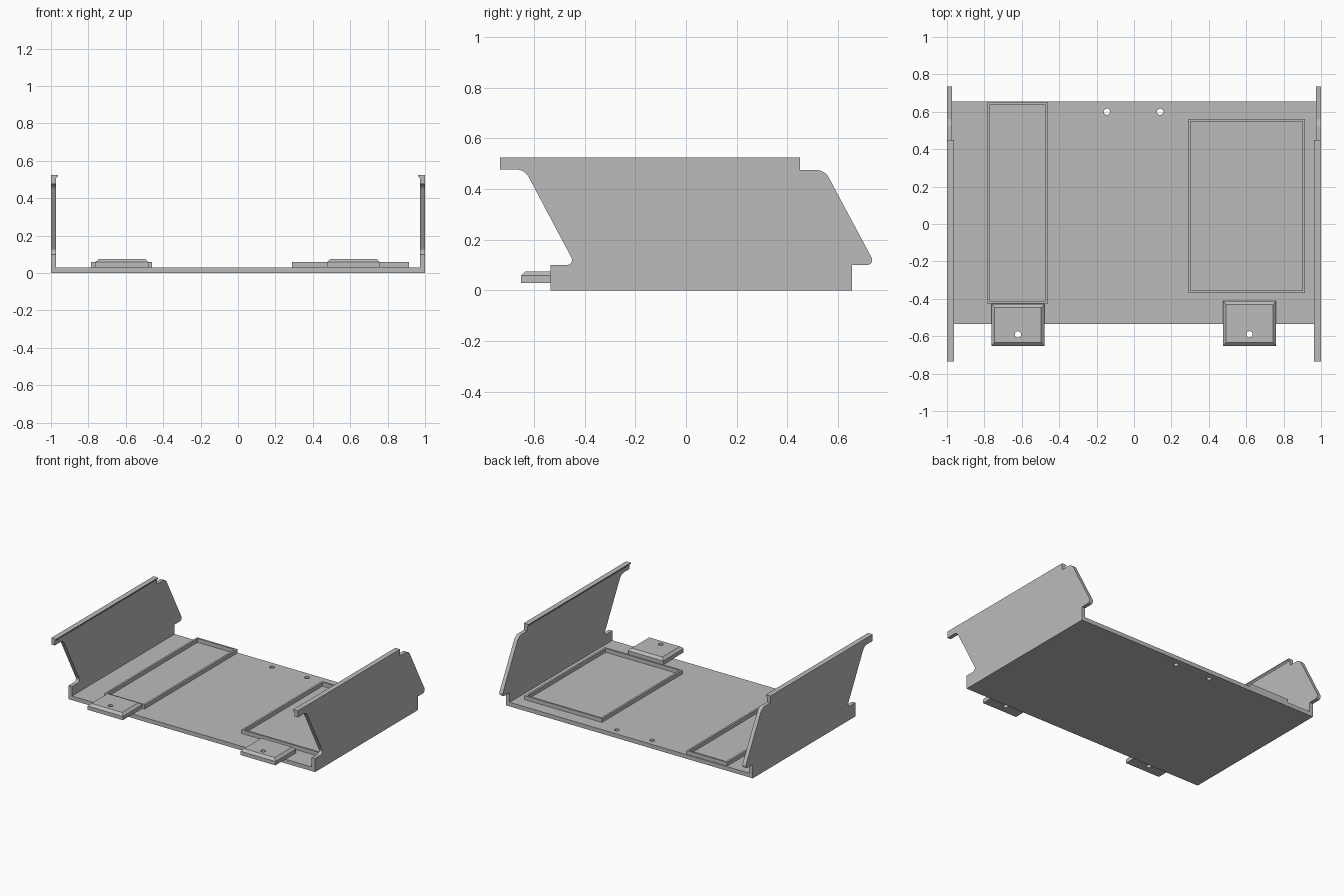
import bpy, bmesh, math
from mathutils import Matrix, Vector

cube = bpy.data.objects.get("Cube")
if cube:
    bpy.data.objects.remove(cube, do_unlink=True)

grey = bpy.data.materials.new("matte_grey")
grey.use_nodes = True
grey.diffuse_color = (0.5, 0.5, 0.5, 1)
grey.node_tree.nodes["Principled BSDF"].inputs["Base Color"].default_value = (0.5, 0.5, 0.5, 1)


def finish(name, bm):
    bmesh.ops.recalc_face_normals(bm, faces=bm.faces)
    mesh = bpy.data.meshes.new(name)
    bm.to_mesh(mesh)
    bm.free()
    mesh.materials.append(grey)
    obj = bpy.data.objects.new(name, mesh)
    bpy.context.collection.objects.link(obj)
    return obj


def prism(name, points, offset):
    """Extrude a closed outline along an offset vector."""
    bm = bmesh.new()
    face = bm.faces.new([bm.verts.new(p) for p in points])
    new = bmesh.ops.extrude_face_region(bm, geom=[face])["geom"]
    bmesh.ops.translate(bm, vec=Vector(offset),
                        verts=[v for v in new if isinstance(v, bmesh.types.BMVert)])
    return finish(name, bm)


def rectangle(x0, x1, y0, y1, z):
    return [(x0, y0, z), (x1, y0, z), (x1, y1, z), (x0, y1, z)]


def drill(obj, spots, radius=0.017):
    """Cut round vertical screw holes."""
    bm = bmesh.new()
    for x, y in spots:
        bmesh.ops.create_cone(bm, cap_ends=True, segments=24, radius1=radius, radius2=radius,
                              depth=0.4, matrix=Matrix.Translation((x, y, 0)))
    cutter = finish(obj.name + "_cutter", bm)
    cutter.hide_render = True
    cutter.hide_viewport = True
    cut = obj.modifiers.new("screw_holes", "BOOLEAN")
    cut.object = cutter
    cut.solver = "EXACT"
    # Bake the cut so that the cutter can go
    mesh = bpy.data.meshes.new_from_object(
        obj.evaluated_get(bpy.context.evaluated_depsgraph_get()))
    obj.modifiers.clear()
    obj.data = mesh
    bpy.data.objects.remove(cutter, do_unlink=True)


def arc(cy, cz, r, start, end, steps=6):
    angles = [math.radians(start + (end - start) * i / steps) for i in range(steps + 1)]
    return [(cy + r * math.cos(a), cz + r * math.sin(a)) for a in angles]


# Floor plate
floor = prism("floor_plate", rectangle(-0.98, 0.98, -0.535, 0.655, 0), (0, 0, 0.03))
drill(floor, [(-0.145, 0.6), (0.14, 0.6)])

# Side walls with slanted ends, rounded corners and a thin lip along the top
outline = ([(-0.535, 0), (0.655, 0), (0.655, 0.1)]
           + arc(0.715, 0.12, 0.02, -90, 28)
           + arc(0.515, 0.42, 0.055, 28, 90)
           + [(0.45, 0.475), (0.45, 0.525), (-0.735, 0.525), (-0.735, 0.477)]
           + arc(-0.67, 0.422, 0.055, 90, 28)
           + arc(-0.47, 0.12, 0.02, 28, -90)
           + [(-0.535, 0.1)])
for side, label in ((1, "left"), (-1, "right")):
    prism(label + "_wall", [(side, y, z) for y, z in outline], (-0.028 * side, 0, 0))
    lip = [(0.975, 0.5), (0.972, 0.508), (0.962, 0.518), (0.962, 0.525), (0.975, 0.525)]
    prism(label + "_wall_lip", [(x * side, -0.735, z) for x, z in lip], (0, 1.185, 0))

# Raised rims around the two component bays
for name, x0, x1, y0, y1 in (("right_bay_rim", -0.787, -0.46, -0.425, 0.65),
                             ("left_bay_rim", 0.288, 0.915, -0.37, 0.562)):
    bm = bmesh.new()
    t = 0.014
    levels = [rectangle(x0, x1, y0, y1, 0.02), rectangle(x0, x1, y0, y1, 0.058),
              rectangle(x0 + t, x1 - t, y0 + t, y1 - t, 0.058),
              rectangle(x0 + t, x1 - t, y0 + t, y1 - t, 0.02)]
    rings = [[bm.verts.new(p) for p in level] for level in levels]
    for k in range(4):
        a, b = rings[k], rings[(k + 1) % 4]
        for i in range(4):
            j = (i + 1) % 4
            bm.faces.new((a[i], a[j], b[j], b[i]))
    finish(name, bm)

# Mounting tabs with bevelled tops, overhanging the front edge
for name, x0, x1, y0, y1 in (("right_mounting_tab", -0.763, -0.478, -0.652, -0.428),
                             ("left_mounting_tab", 0.475, 0.76, -0.652, -0.413)):
    bm = bmesh.new()
    t = 0.018
    levels = [rectangle(x0, x1, y0, y1, 0.03), rectangle(x0, x1, y0, y1, 0.058),
              rectangle(x0 + t, x1 - t, y0 + t, y1 - t, 0.075)]
    rings = [[bm.verts.new(p) for p in level] for level in levels]
    for a, b in zip(rings, rings[1:]):
        for i in range(4):
            j = (i + 1) % 4
            bm.faces.new((a[i], a[j], b[j], b[i]))
    bm.faces.new(rings[0])
    bm.faces.new(rings[-1])
    drill(finish(name, bm), [((x0 + x1) / 2, -0.59)])
